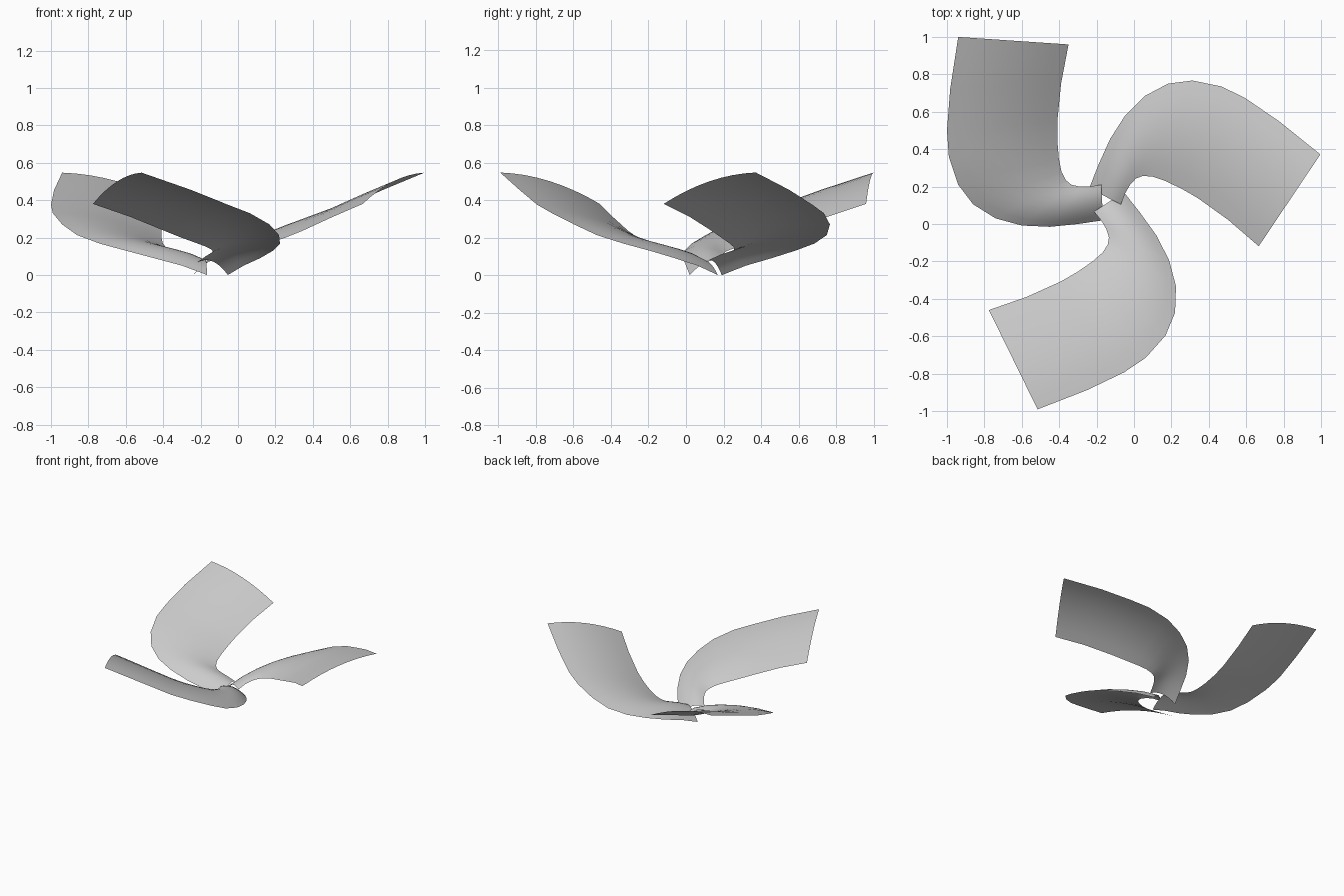
import bpy, math
from mathutils import Vector, Matrix

if "Cube" in bpy.data.objects:
    bpy.data.objects.remove(bpy.data.objects["Cube"])

HUB = Vector((-0.153, 0.127, 0))
ACROSS = 8      # faces across a blade
CAMBER = 0.037  # upward bulge of the sheet

# Leading and trailing rails of one blade, from tip to root
outer = [(-.94, 1.0, .547), (-.983, .72, .455), (-1.0, .5, .375), (-.99, .36, .33),
         (-.94, .21, .27), (-.86, .105, .213), (-.74, .03, .168), (-.6, -.008, .13),
         (-.45, -.015, .09), (-.3, 0, .05), (-.165, .02, 0)]
inner = [(-.35, .96, .38), (-.39, .75, .31), (-.41, .55, .235), (-.41, .45, .20),
         (-.402, .35, .17), (-.388, .28, .15), (-.365, .235, .135), (-.335, .21, .125),
         (-.29, .20, .115), (-.24, .20, .10), (-.175, .21, .07)]


def blade(name, turn):
    """Cambered sheet lofted between the two rails, turned about the hub."""
    rot = Matrix.Rotation(turn, 3, 'Z')
    verts, faces = [], []
    for a, b in zip(outer, inner):
        for j in range(ACROSS + 1):
            t = j / ACROSS
            p = Vector(a).lerp(Vector(b), t)
            p.z += CAMBER * 4 * t * (1 - t)
            verts.append(HUB + rot @ (p - HUB))
    n = ACROSS + 1
    for i in range(len(outer) - 1):
        for j in range(ACROSS):
            k = i * n + j
            faces.append((k, k + n, k + n + 1, k + 1))
    mesh = bpy.data.meshes.new(name)
    mesh.from_pydata(verts, [], faces)
    mesh.shade_smooth()
    bpy.context.collection.objects.link(bpy.data.objects.new(name, mesh))


# Three identical blades around the hub
for i in range(3):
    blade(f"propeller_blade_{i + 1}", i * math.tau / 3)
